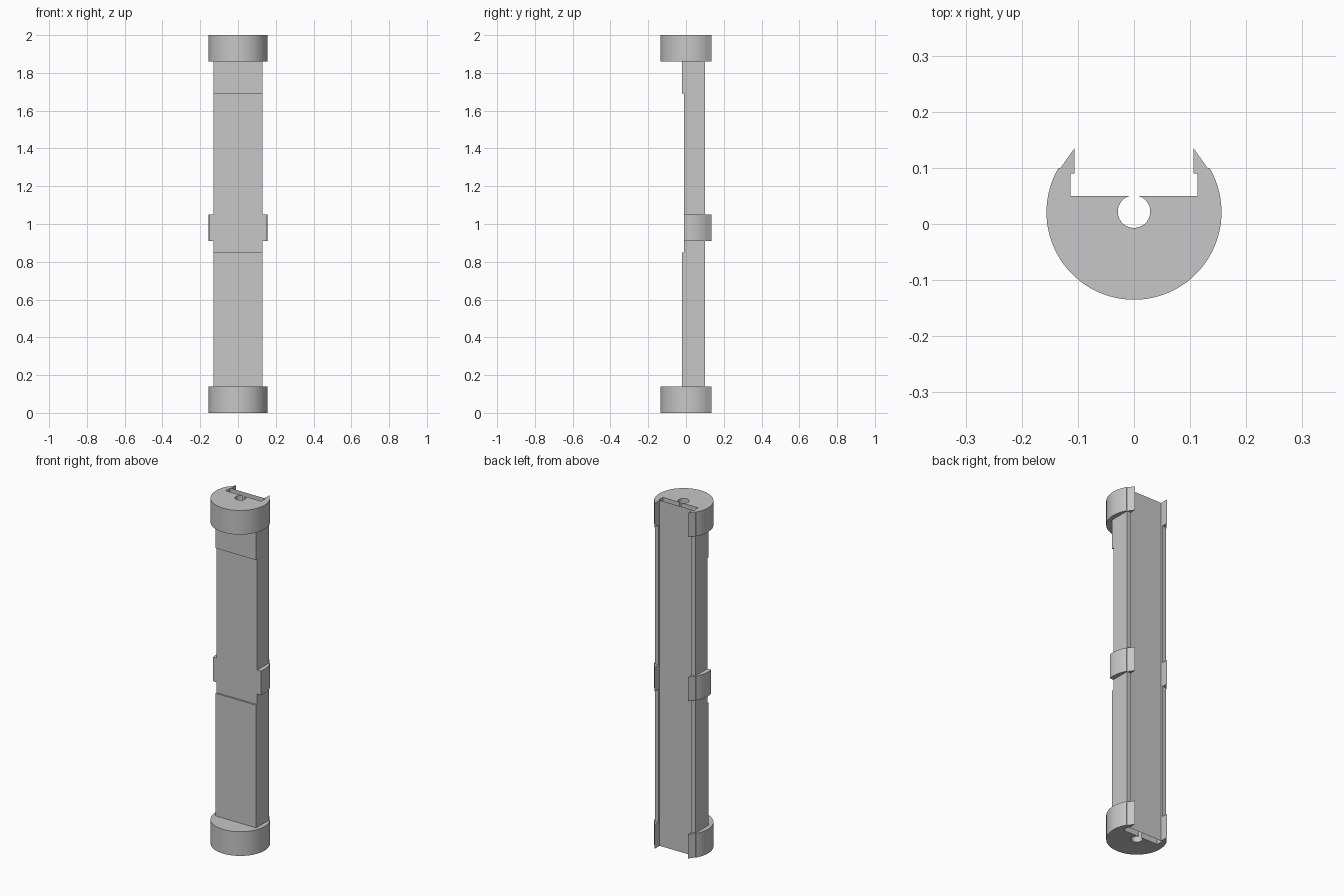
import bpy, bmesh, math

cube = bpy.data.objects.get("Cube")
if cube:
    bpy.data.objects.remove(cube, do_unlink=True)

# Single plastic colour
grey = bpy.data.materials.new("light grey")
grey.use_nodes = True
tint = (0.57, 0.57, 0.57, 1)
grey.diffuse_color = tint
grey.node_tree.nodes["Principled BSDF"].inputs["Base Color"].default_value = tint

R, CY = 0.156, 0.021          # outer round
HOLE, HOLE_Y = 0.029, 0.022   # cable hole along the whole length
HALF, BACK, FRONT = 0.13, 0.10, -0.01
SLOT, LIP, LIP_Y, SEAT = 0.113, 0.106, 0.09, 0.05
CAP, TOP = 0.14, 2.0


def arc(radius, cy, a0, a1, steps):
    return [(radius * math.cos(a0 + (a1 - a0) * i / steps),
             cy + radius * math.sin(a0 + (a1 - a0) * i / steps))
            for i in range(steps + 1)]


def mirrored(half):
    """Close a right-hand half outline with its mirror image."""
    return half + [(-x, y) for x, y in reversed(half)]


def extrude(name, outline, z0, z1):
    bm = bmesh.new()
    face = bm.faces.new([bm.verts.new((x, y, z0)) for x, y in outline])
    new = bmesh.ops.extrude_face_region(bm, geom=[face])["geom"]
    verts = [v for v in new if isinstance(v, bmesh.types.BMVert)]
    bmesh.ops.translate(bm, verts=verts, vec=(0, 0, z1 - z0))
    bmesh.ops.recalc_face_normals(bm, faces=bm.faces)
    mesh = bpy.data.meshes.new(name)
    bm.to_mesh(mesh)
    bm.free()
    mesh.materials.append(grey)
    obj = bpy.data.objects.new(name, mesh)
    bpy.context.collection.objects.link(obj)
    bpy.ops.object.select_all(action="DESELECT")
    obj.select_set(True)
    bpy.context.view_layer.objects.active = obj
    bpy.ops.object.shade_smooth_by_angle(angle=math.radians(15))


# Outlines: right half from the front centre round to the slot
shoulder = math.asin((BACK - CY) / R)
tab = [(0.131, BACK), (LIP, 0.135), (LIP, LIP_Y)]
gap = math.asin((SEAT - HOLE_Y) / HOLE)
slot = [(SLOT, LIP_Y), (SLOT, SEAT)] + arc(HOLE, HOLE_Y, gap, -math.pi / 2 + 0.01, 16)
cap_half = arc(R, CY, -math.pi / 2 + 0.001, shoulder, 32) + tab + slot
body_half = [(HALF, FRONT), (HALF, BACK), (LIP, BACK), (LIP, LIP_Y)] + slot

# Long slotted body and its round end caps
extrude("slotted_body", mirrored(body_half), CAP, TOP - CAP)
extrude("bottom_cap", mirrored(cap_half), 0, CAP)
extrude("top_cap", mirrored(cap_half), TOP - CAP, TOP)

# Raised pads on the front face
pad = mirrored([(HALF, -0.02), (HALF, FRONT)])
extrude("lower_front_pad", pad, CAP, 0.85)
extrude("upper_front_pad", pad, 1.69, TOP - CAP)

# Curved clips at mid height, one each side
start = math.asin((FRONT - CY) / R)
clip = arc(R, CY, start, shoulder, 16) + tab + [(0.12, LIP_Y), (0.12, FRONT)]
for label, side in (("left", 1), ("right", -1)):
    extrude(label + "_middle_clip", [(side * x, y) for x, y in clip], 0.91, 1.05)

# Thin cover sheet held between the lips, facing the back
bpy.ops.mesh.primitive_plane_add(size=2, location=(0, LIP_Y, TOP / 2),
                                 rotation=(-math.pi / 2, 0, 0))
sheet = bpy.context.object
sheet.name = "cover_sheet"
sheet.scale = (LIP, TOP / 2, 1)
sheet.data.materials.append(grey)
